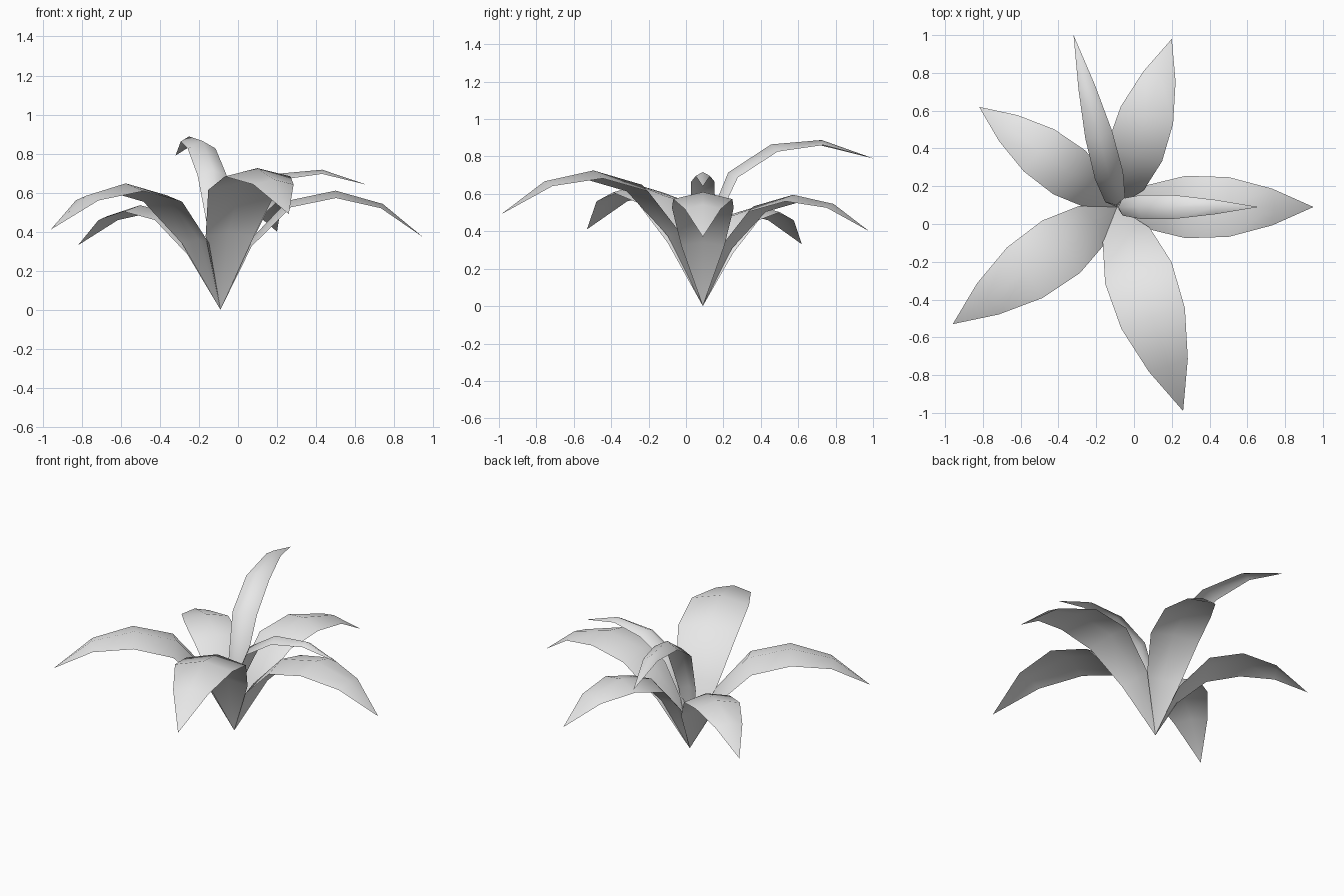
import bpy
import bmesh
from math import atan2, hypot
from mathutils import Vector

cube = bpy.data.objects.get("Cube")
if cube:
    bpy.data.objects.remove(cube, do_unlink=True)

grey = bpy.data.materials.new("light_grey")
grey.use_nodes = True
grey.diffuse_color = (0.8, 0.8, 0.8, 1)
grey.node_tree.nodes["Principled BSDF"].inputs["Base Color"].default_value = (0.8, 0.8, 0.8, 1)

# Arching leaf: (edge x, edge z, ridge x, ridge z, half width) per cross-section
SECTIONS = [
    (0.160, 0.325, 0.138, 0.342, 0.116),
    (0.363, 0.525, 0.343, 0.558, 0.165),
    (0.592, 0.572, 0.590, 0.610, 0.158),
    (0.822, 0.520, 0.832, 0.542, 0.097),
]
TIP = Vector((1.04, 0, 0.37))
ROOT = Vector((-0.09, 0.09, 0))


def leaf_mesh():
    bm = bmesh.new()
    root = bm.verts.new((0, 0, 0))
    tip = bm.verts.new(TIP)
    rows = [[bm.verts.new(p) for p in ((ex, -w, ez), (rx, 0, rz), (ex, w, ez))]
            for ex, ez, rx, rz, w in SECTIONS]
    for i in range(2):
        bm.faces.new((root, rows[0][i], rows[0][i + 1]))
        for a, b in zip(rows, rows[1:]):
            bm.faces.new((a[i], b[i], b[i + 1], a[i + 1]))
        bm.faces.new((rows[-1][i], tip, rows[-1][i + 1]))
    for f in bm.faces:
        f.smooth = True
    mesh = bpy.data.meshes.new("leaf")
    bm.to_mesh(mesh)
    bm.free()
    mesh.materials.append(grey)
    return mesh


def add_leaf(name, mesh, tip, width=1.0):
    """Turn, tilt and scale the shared leaf so that it ends at the given tip."""
    d = Vector(tip) - ROOT
    s = d.length / TIP.length
    pitch = atan2(d.z, hypot(d.x, d.y)) - atan2(TIP.z, TIP.x)
    ob = bpy.data.objects.new(name, mesh)
    ob.location = ROOT
    ob.rotation_euler = (0, -pitch, atan2(d.y, d.x))
    ob.scale = (s, s * width, s)
    bpy.context.collection.objects.link(ob)


# Five broad leaves and two narrow upright ones, all from one root
leaf = leaf_mesh()
add_leaf("left_leaf", leaf, (0.95, 0.09, 0.37))
add_leaf("front_leaf", leaf, (0.26, -0.99, 0.49))
add_leaf("front_right_leaf", leaf, (-0.96, -0.53, 0.41))
add_leaf("back_right_leaf", leaf, (-0.82, 0.62, 0.33))
add_leaf("back_left_leaf", leaf, (0.20, 0.98, 0.40))
add_leaf("tall_back_leaf", leaf, (-0.32, 1.0, 0.79), 0.42)
add_leaf("tall_left_leaf", leaf, (0.66, 0.09, 0.64), 0.44)
